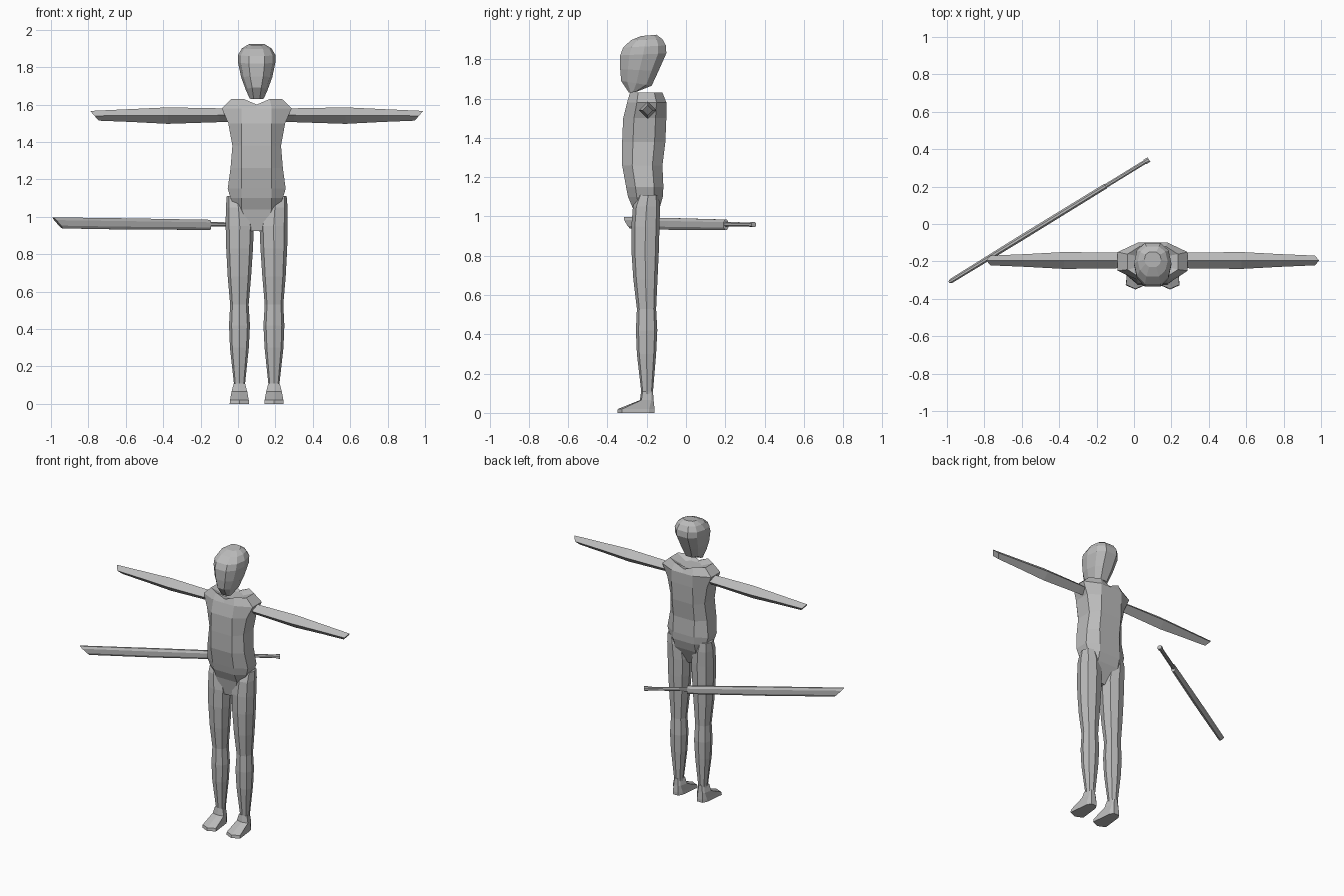
import bpy, bmesh, math
from mathutils import Vector

if "Cube" in bpy.data.objects:
    bpy.data.objects.remove(bpy.data.objects["Cube"])

CX = 0.1  # figure's centre line
grey = bpy.data.materials.new("plain_grey")
grey.diffuse_color = (0.5, 0.5, 0.5, 1)
grey.use_nodes = True
grey.node_tree.nodes["Principled BSDF"].inputs["Base Color"].default_value = grey.diffuse_color


def loft(name, rings):
    """Skin a list of equal-length point rings and close both ends."""
    bm = bmesh.new()
    vs = [[bm.verts.new(p) for p in r] for r in rings]
    n = len(vs[0])
    for a, b in zip(vs, vs[1:]):
        for i in range(n):
            j = (i + 1) % n
            bm.faces.new((a[i], a[j], b[j], b[i]))
    bm.faces.new(vs[0])
    bm.faces.new(vs[-1])
    bmesh.ops.recalc_face_normals(bm, faces=bm.faces)
    me = bpy.data.meshes.new(name)
    bm.to_mesh(me)
    bm.free()
    me.materials.append(grey)
    ob = bpy.data.objects.new(name, me)
    bpy.context.collection.objects.link(ob)
    return ob


# Head: tilted ten-sided rings (front y, front z, back y, back z, half width)
HEAD = [(-.29, 1.63, -.25, 1.635, .038), (-.33, 1.69, -.175, 1.665, .058),
        (-.335, 1.75, -.14, 1.74, .083), (-.335, 1.82, -.10, 1.83, .10),
        (-.32, 1.86, -.102, 1.87, .10), (-.28, 1.897, -.12, 1.902, .08),
        (-.23, 1.918, -.15, 1.925, .045)]
SECTION = [(-.42, 0), (.42, 0), (.85, .2), (1, .5), (.85, .82),
           (.42, 1), (-.42, 1), (-.85, .82), (-1, .5), (-.85, .2)]
loft("head", [[(CX + w * u, yf + (yb - yf) * t, zf + (zb - zf) * t)
               for u, t in SECTION] for yf, zf, yb, zb, w in HEAD])

# Torso: (z, half width, front y, back y, panel half width, centre dip)
TORSO = [(.925, .045, -.25, -.19, .04, 0), (1.04, .11, -.27, -.135, .08, 0),
         (1.10, .14, -.295, -.118, .08, 0), (1.15, .155, -.305, -.115, .08, 0),
         (1.26, .14, -.325, -.12, .08, 0), (1.38, .13, -.325, -.105, .08, 0),
         (1.50, .152, -.32, -.10, .08, 0), (1.58, .187, -.30, -.10, .08, 0),
         (1.63, .135, -.285, -.12, .07, .03), (1.60, .06, -.25, -.15, .035, 0)]


def torso_ring(z, w, f, b, p, dip):
    m, h = (f + b) / 2, (b - f) * .25
    half = [(p, f, z), (w, m - h, z), (w, m + h, z), (p, b, z)]
    pts = [(0, f, z - dip)] + half + [(0, b, z - dip)]
    pts += [(-x, y, zz) for x, y, zz in reversed(half)]
    return [(CX + x, y, zz) for x, y, zz in pts]


loft("torso", [torso_ring(*r) for r in TORSO])

# Leg: (z, inner offset, outer offset, front y, back y)
LEG = [(.07, .064, .122, -.228, -.168), (.11, .062, .122, -.228, -.168),
       (.30, .042, .143, -.25, -.152), (.42, .036, .148, -.255, -.146),
       (.53, .043, .142, -.25, -.152), (.68, .03, .155, -.268, -.145),
       (.83, .02, .163, -.278, -.138), (.95, .015, .166, -.278, -.135),
       (1.05, .03, .165, -.27, -.132), (1.11, .06, .16, -.245, -.14)]
# Foot: (z, half width, toe y, heel y)
FOOT = [(0, .052, -.35, -.16), (.02, .05, -.347, -.16),
        (.065, .042, -.235, -.165), (.11, .03, -.228, -.168)]
# Arm: (distance at top, distance at bottom, half height, half depth, z)
ARM = [(.13, .13, .034, .038, 1.543), (.20, .20, .037, .042, 1.543),
       (.475, .475, .044, .045, 1.541), (.69, .67, .034, .034, 1.541),
       (.89, .845, .026, .026, 1.54)]

for side, s in (("left", 1), ("right", -1)):
    rings = []
    for z, i, o, f, b in LEG:
        c, rx, m, ry = (i + o) / 2, (o - i) / 2, (f + b) / 2, (b - f) / 2
        ring = []
        for k in range(8):
            a, q = k * math.pi / 4, (1.06 if k % 2 else 1)
            ring.append((CX + s * (c + rx * q * math.sin(a)), m - ry * q * math.cos(a), z))
        rings.append(ring)
    loft(side + "_leg", rings)

    loft(side + "_foot", [[(CX + s * (.0925 + u * w), f + (b - f) * t, z)
                           for u, t in ((0, 0), (1, .12), (.7, .85), (.4, 1),
                                        (-.4, 1), (-.7, .85), (-1, .12))]
                          for z, w, f, b in FOOT])

    # Diamond section, with the hand end cut on a slant
    loft(side + "_arm", [[(CX + s * dt, -.195, z + h),
                          (CX + s * (dt + db) / 2, -.195 - d, z),
                          (CX + s * db, -.195, z - h),
                          (CX + s * (dt + db) / 2, -.195 + d, z)]
                         for dt, db, h, d, z in ARM])

# Sword: stations run from the blade tip to the pommel
TIP = Vector((-.99, -.312, 0))
ALONG = Vector((.08, .345, 0)) - TIP
LENGTH = ALONG.length
ALONG.normalize()
ACROSS = Vector((-ALONG.y, ALONG.x, 0))


def bar(name, stations):
    """Six-sided bar: (top distance, bottom distance, top z, bottom z, half thickness)."""
    rings = []
    for dt, db, zt, zb, w in stations:
        ring = []
        for u, t in ((.4, 0), (1, .25), (1, .75), (.4, 1),
                     (-.4, 1), (-1, .75), (-1, .25), (-.4, 0)):
            p = TIP + ALONG * (dt + (db - dt) * t) + ACROSS * (u * w)
            ring.append((p.x, p.y, zt + (zb - zt) * t))
        rings.append(ring)
    return loft(name, rings)


bar("sword_blade", [(0, .06, .997, .938, .012), (.45, .45, .992, .932, .015),
                    (.985, .985, .984, .93, .014)])
bar("sword_handle", [(.97, .97, .972, .948, .011), (LENGTH - .02, LENGTH - .02, .969, .948, .011)])
bar("sword_pommel", [(LENGTH - .025, LENGTH - .025, .972, .945, .014), (LENGTH, LENGTH, .972, .945, .014)])
